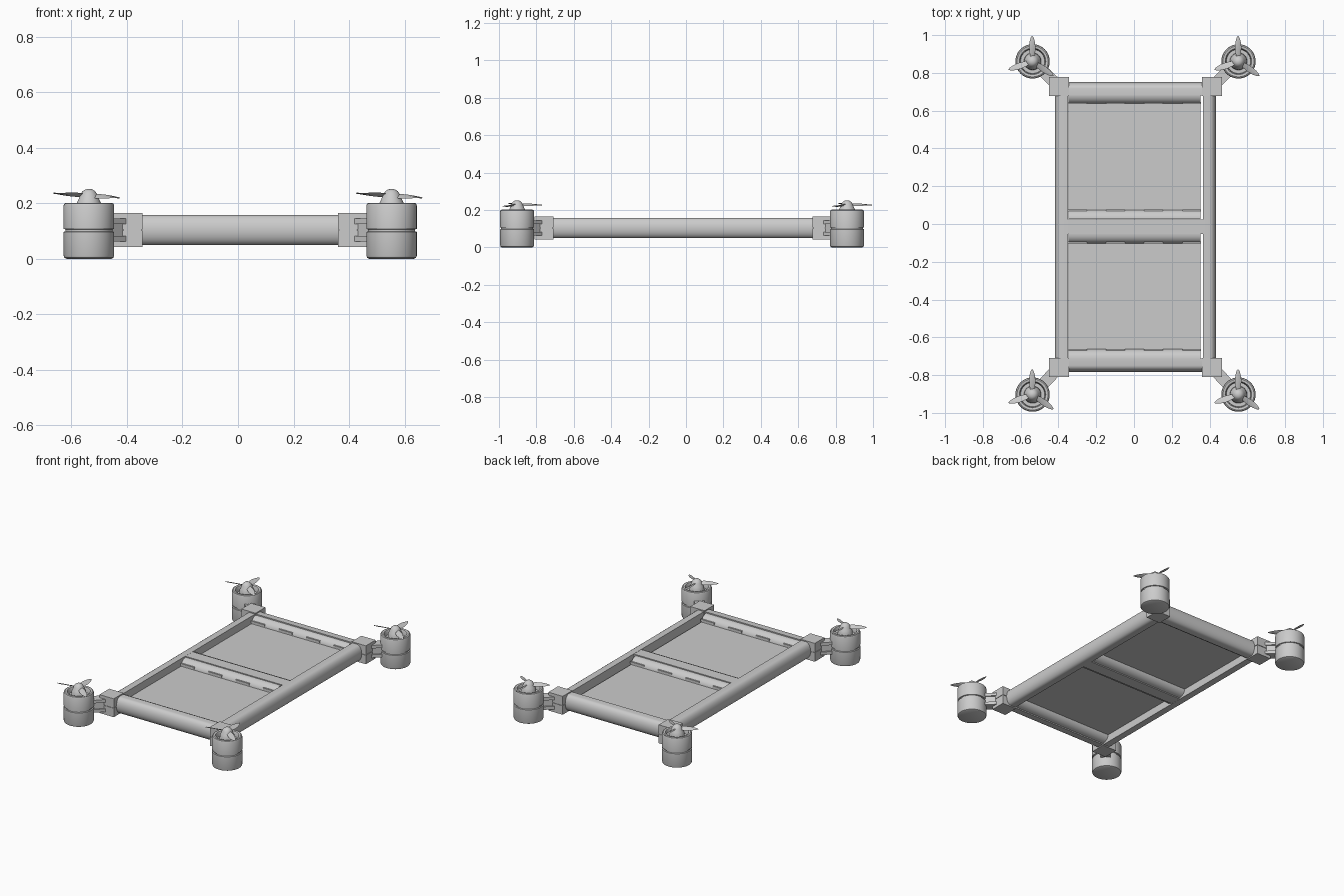
import bpy, bmesh
from math import sin, cos, pi, radians
from mathutils import Vector, Matrix

if "Cube" in bpy.data.objects:
    bpy.data.objects.remove(bpy.data.objects["Cube"])

CX, CY = 0.008, -0.016          # frame centre
ZM = 0.104                      # frame mid height


def finish(name, bm, smooth=True, bevel=0):
    bmesh.ops.recalc_face_normals(bm, faces=bm.faces)
    me = bpy.data.meshes.new(name)
    bm.to_mesh(me)
    bm.free()
    ob = bpy.data.objects.new(name, me)
    bpy.context.collection.objects.link(ob)
    if bevel:
        m = ob.modifiers.new("bevel", 'BEVEL')
        m.width, m.segments = bevel, 2
    if smooth:
        bpy.ops.object.select_all(action='DESELECT')
        bpy.context.view_layer.objects.active = ob
        ob.select_set(True)
        bpy.ops.object.shade_smooth_by_angle(angle=radians(35))
    return ob


def box(name, c, size, rot=0, bevel=0):
    bm = bmesh.new()
    bmesh.ops.create_cube(bm, size=1, matrix=Matrix.Translation(c)
                          @ Matrix.Rotation(rot, 4, 'Z') @ Matrix.Diagonal((*size, 1)))
    return finish(name, bm, False, bevel)


def prism(name, profile, origin, out, along, length):
    """Extrude an (outward, z) profile along a direction, centred on origin."""
    bm = bmesh.new()
    o, out, along = Vector(origin), Vector(out), Vector(along)
    ends = [[bm.verts.new(o + out * u + Vector((0, 0, v)) + along * s * length / 2)
             for u, v in profile] for s in (-1, 1)]
    n = len(profile)
    for i in range(n):
        j = (i + 1) % n
        bm.faces.new((ends[0][i], ends[0][j], ends[1][j], ends[1][i]))
    bm.faces.new(ends[0])
    bm.faces.new(ends[1])
    return finish(name, bm)


def lathe(name, profile, at, seg=40):
    bm = bmesh.new()
    vs = [bm.verts.new((r, 0, z)) for r, z in profile]
    es = [bm.edges.new(p) for p in zip(vs, vs[1:])]
    bmesh.ops.spin(bm, geom=vs + es, cent=(0, 0, 0), axis=(0, 0, 1),
                   angle=2 * pi, steps=seg)
    bmesh.ops.remove_doubles(bm, verts=bm.verts, dist=1e-5)
    bmesh.ops.translate(bm, verts=bm.verts, vec=(at[0], at[1], 0))
    return finish(name, bm)


def half_round(w, h, flat):
    """Flat back at u=0, straight for 'flat', then an elliptic nose to u=w."""
    pts = [(0, -h), (flat, -h)]
    pts += [(flat + (w - flat) * cos(a), h * sin(a))
            for a in (-pi / 2 + pi * i / 12 for i in range(1, 12))]
    return pts + [(flat, h), (0, h)]


# Outer frame beams with rounded outer sides
beam = half_round(0.070, 0.054, 0.036)
for s, n in ((-1, "left"), (1, "right")):
    prism(n + "_beam", beam, (CX + s * 0.357, CY, ZM), (s, 0, 0), (0, 1, 0), 1.42)
for s, n in ((-1, "front"), (1, "back")):
    prism(n + "_beam", beam, (CX, CY + s * 0.697, ZM), (0, s, 0), (1, 0, 0), 0.74)

# Middle cross beam
box("cross_beam", (CX, -0.014, ZM), (0.72, 0.078, 0.106))

# Panels, their rounded end rails and small clips
rail = half_round(0.05, 0.047, 0.0)
for n, y0, y1 in (("back", 0.026, 0.686), ("front", -0.712, -0.053)):
    box(n + "_panel", (0.002, (y0 + y1) / 2, ZM), (0.698, y1 - y0, 0.012))
    for y, d in ((y0, 1), (y1, -1)):
        prism(n + "_panel_rail", rail, (0.002, y, ZM), (0, d, 0), (1, 0, 0), 0.698)
        for i in range(4):
            box(n + "_panel_clip", (-0.3 + i * 0.202, y + d * 0.045, ZM + 0.018),
                (0.1, 0.012, 0.014))

# Corner blocks, arms, motors and propellers
motor = [(0, 0), (0.080, 0), (0.088, 0.004), (0.091, 0.012), (0.091, 0.097),
         (0.085, 0.099), (0.085, 0.106), (0.091, 0.108), (0.091, 0.192),
         (0.088, 0.199), (0.082, 0.202), (0.070, 0.200), (0.066, 0.192),
         (0.064, 0.170), (0, 0.170)]
hub = [(0, 0.168), (0.046, 0.168), (0.044, 0.200), (0.038, 0.212), (0.030, 0.232),
       (0.023, 0.243), (0.013, 0.250), (0, 0.252)]
# blade stations: radius, half width, pitch angle
stations = [(0.015, 0.010, 35), (0.04, 0.016, 28), (0.075, 0.018, 20),
            (0.105, 0.014, 14), (0.125, 0.008, 10), (0.134, 0.002, 8)]


def propeller(name, at):
    bm = bmesh.new()
    for ang, rise in ((91, 0.0), (199, 0.008), (325, -0.008)):
        rot = Matrix.Translation((at[0], at[1], 0.228)) @ Matrix.Rotation(radians(ang), 4, 'Z')
        rings = []
        for r, w, p in stations:
            p = radians(p)
            ring = []
            for u, t in ((-1, 0), (0, 0.0025), (1, 0), (0, -0.0025)):
                ring.append(bm.verts.new(rot @ Vector(
                    (r, u * w * cos(p) - t * sin(p),
                     u * w * sin(p) + t * cos(p) + rise * r / 0.134))))
            rings.append(ring)
        for a, b in zip(rings, rings[1:]):
            for i in range(4):
                j = (i + 1) % 4
                bm.faces.new((a[i], a[j], b[j], b[i]))
        bm.faces.new(rings[0])
        bm.faces.new(rings[-1])
    finish(name, bm)


for sx, nx in ((-1, "left"), (1, "right")):
    for sy, ny in ((-1, "front"), (1, "back")):
        tag = f"{ny}_{nx}_"
        b = Vector((CX + sx * 0.405, CY + sy * 0.744, ZM))
        m = Vector((CX + sx * 0.545, -0.021 + sy * 0.882, ZM))
        d = (m - b).normalized()
        rot = math_rot = Vector((1, 0)).angle_signed(d.xy) * -1
        for z in (-0.0315, 0.0315):
            box(tag + "corner_block", b + Vector((0, 0, z)), (0.105, 0.102, 0.059))
        box(tag + "corner_core", b, (0.098, 0.095, 0.02))
        # forked arm: two plates on a narrower core
        mid = (b + m) / 2
        box(tag + "arm_core", mid, ((m - b).length, 0.045, 0.05), rot)
        for z in (-0.031, 0.031):
            box(tag + "arm_plate", mid + Vector((0, 0, z)),
                ((m - b).length, 0.062, 0.02), rot)
        lathe(tag + "motor", motor, m)
        lathe(tag + "hub", hub, m, 32)
        propeller(tag + "propeller", m)
